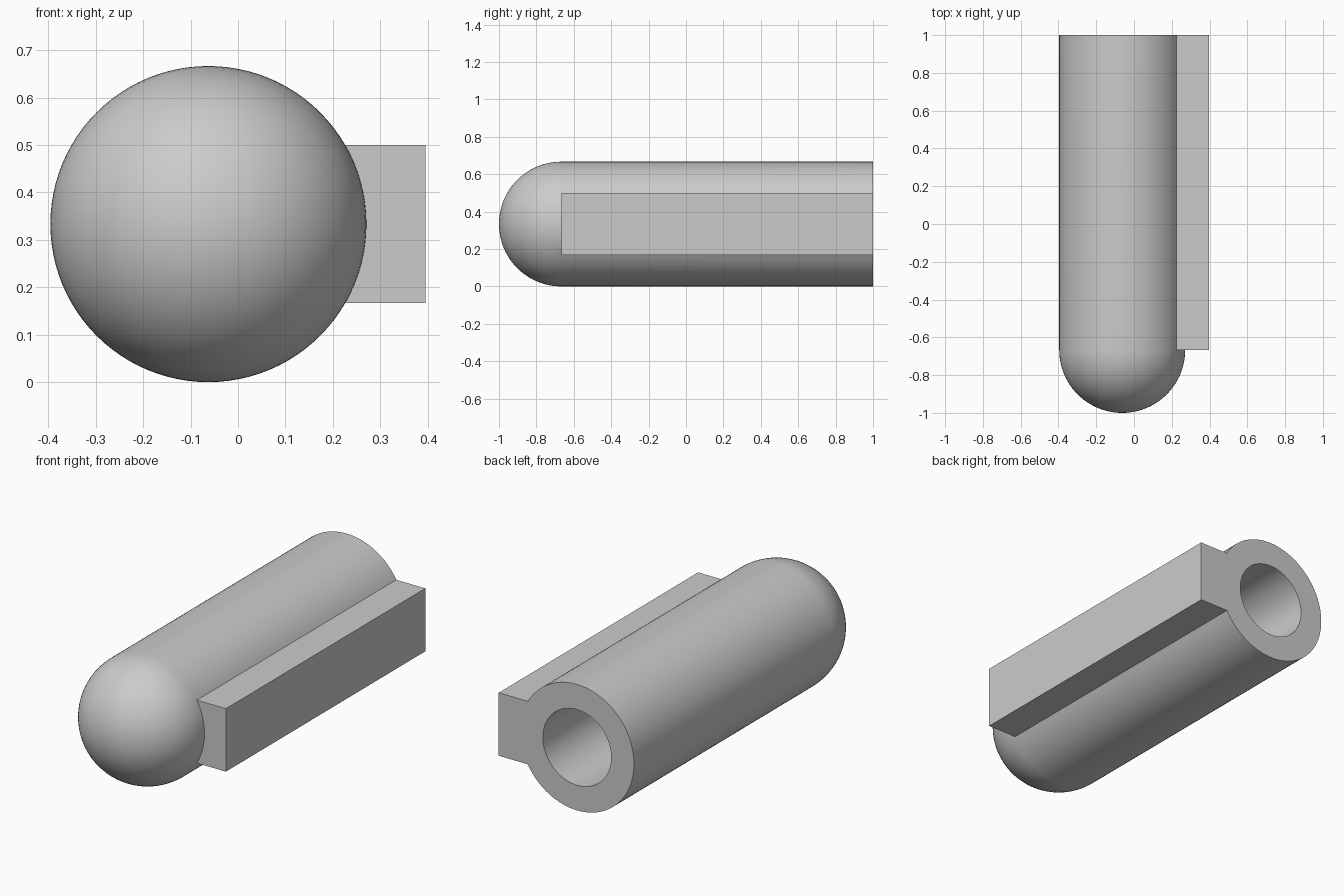
import bpy, bmesh
from math import cos, sin, pi, radians
from mathutils import Matrix

cube = bpy.data.objects.get("Cube")
if cube:
    bpy.data.objects.remove(cube, do_unlink=True)

R, BORE = 1 / 3, 0.2          # outer and bore radius
BACK, DOME = 1.0, -2 / 3      # open end and start of the dome
CX, CZ = -0.0625, R           # tube axis
SEGMENTS, RINGS = 96, 24

grey = bpy.data.materials.new("light_grey")
grey.use_nodes = True
grey.diffuse_color = (0.6, 0.6, 0.6, 1)
grey.node_tree.nodes["Principled BSDF"].inputs["Base Color"].default_value = (0.6, 0.6, 0.6, 1)


def add_object(name, bm):
    bmesh.ops.recalc_face_normals(bm, faces=bm.faces)
    mesh = bpy.data.meshes.new(name)
    bm.to_mesh(mesh)
    bm.free()
    mesh.materials.append(grey)
    obj = bpy.data.objects.new(name, mesh)
    bpy.context.collection.objects.link(obj)
    return obj


# Domed tube: profile of (radius, y) turned around the y axis
profile = [(R * sin(a), DOME - R * cos(a))
           for a in (i * pi / 2 / RINGS for i in range(RINGS + 1))]
profile += [(R, BACK), (BORE, BACK), (BORE, DOME), (0, DOME)]
bm = bmesh.new()
verts = [bm.verts.new((CX + r, y, CZ)) for r, y in profile]
edges = [bm.edges.new(pair) for pair in zip(verts, verts[1:])]
bmesh.ops.spin(bm, geom=verts + edges, cent=(CX, 0, CZ), axis=(0, 1, 0),
               angle=2 * pi, steps=SEGMENTS, use_merge=True)
bmesh.ops.remove_doubles(bm, verts=bm.verts, dist=1e-5)
tube = add_object("domed_tube", bm)

# Side rail, sunk into the tube wall
x0, x1 = 0.19, 0.3958
bm = bmesh.new()
bmesh.ops.create_cube(bm, size=1, matrix=Matrix.Translation(
    ((x0 + x1) / 2, (BACK + DOME) / 2, CZ)) @ Matrix.Diagonal((x1 - x0, BACK - DOME, R, 1)))
rail = add_object("side_rail", bm)
rail.hide_render = True

# Join the rail and tube into one solid
union = tube.modifiers.new("join_rail", 'BOOLEAN')
union.operation = 'UNION'
union.solver = 'EXACT'
union.object = rail
bpy.ops.object.select_all(action='DESELECT')
tube.select_set(True)
bpy.context.view_layer.objects.active = tube
bpy.ops.object.modifier_apply(modifier=union.name)
bpy.data.objects.remove(rail, do_unlink=True)
bpy.ops.object.shade_smooth_by_angle(angle=radians(30))
